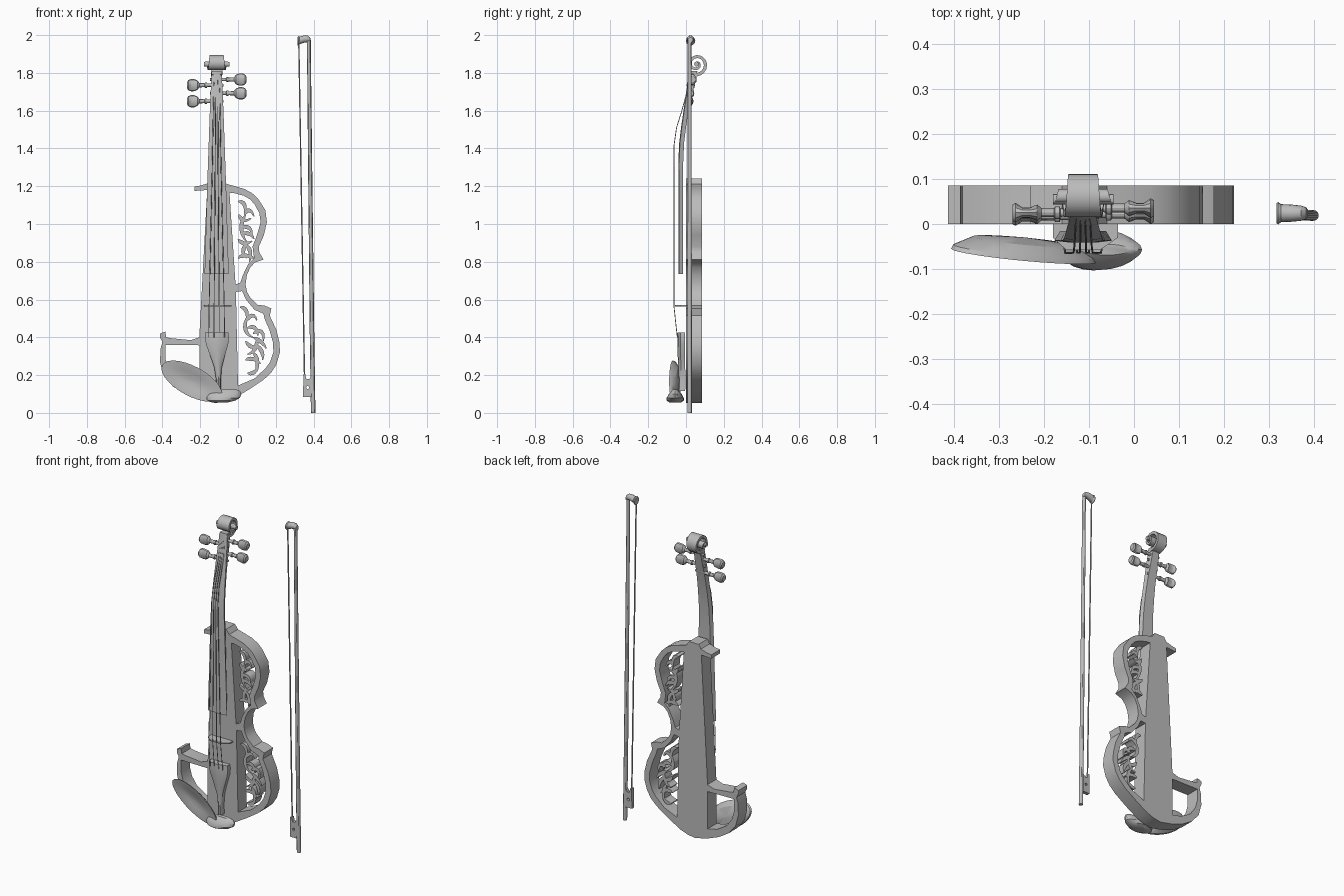
import bpy, bmesh, math
from mathutils import Vector as V

grey = bpy.data.materials.new("plain grey")
grey.diffuse_color = (0.5, 0.5, 0.5, 1)
CX = -0.113  # centre line of neck and strings


def loft(name, rings, closed=True):
    """Skin a list of equal-length rings and cap both ends."""
    bm = bmesh.new()
    rows = [[bm.verts.new(p) for p in r] for r in rings]
    n = len(rows[0])
    for a, b in zip(rows, rows[1:]):
        for i in range(n):
            j = (i + 1) % n
            bm.faces.new((a[i], a[j], b[j], b[i]))
    bm.faces.new(rows[0])
    bm.faces.new(rows[-1])
    bmesh.ops.recalc_face_normals(bm, faces=bm.faces)
    me = bpy.data.meshes.new(name)
    bm.to_mesh(me)
    bm.free()
    ob = bpy.data.objects.new(name, me)
    bpy.context.collection.objects.link(ob)
    me.materials.append(grey)
    return ob


def ring(c, u, v, n=12):
    c, u, v = V(c), V(u), V(v)
    return [c + u * math.cos(2 * math.pi * i / n) + v * math.sin(2 * math.pi * i / n) for i in range(n)]


def to_mesh(ob):
    bpy.context.collection.objects.link(ob)
    bpy.ops.object.select_all(action='DESELECT')
    bpy.context.view_layer.objects.active = ob
    ob.select_set(True)
    bpy.ops.object.convert(target='MESH')
    ob = bpy.context.view_layer.objects.active
    ob.data.materials.clear()
    ob.data.materials.append(grey)
    return ob


def add_poly(cu, pts, cyclic):
    sp = cu.splines.new('POLY')
    sp.points.add(len(pts) - 1)
    for p, q in zip(sp.points, pts):
        p.co = (*q, 1) if len(q) == 3 else (*q, 0, 1)
    sp.use_cyclic_u = cyclic


def plate(name, loops, y0, y1):
    """Filled x-z outline with holes, extruded along y."""
    cu = bpy.data.curves.new(name, 'CURVE')
    cu.dimensions, cu.fill_mode, cu.extrude = '2D', 'BOTH', (y1 - y0) / 2
    for lp in loops:
        add_poly(cu, lp, True)
    ob = bpy.data.objects.new(name, cu)
    ob.rotation_euler = (math.pi / 2, 0, 0)
    ob.location.y = (y0 + y1) / 2
    return to_mesh(ob)


def tube(name, pts, r):
    cu = bpy.data.curves.new(name, 'CURVE')
    cu.dimensions, cu.bevel_depth, cu.bevel_resolution, cu.use_fill_caps = '3D', r, 1, True
    add_poly(cu, pts, False)
    return to_mesh(bpy.data.objects.new(name, cu))


# Body frame: outline with upper, lower and left openings
outline = [(-.23, 1.175), (-.23, 1.198), (-.2, 1.203), (-.16, 1.215), (-.145, 1.24), (-.08, 1.24),
           (-.06, 1.212), (-.03, 1.204), (.035, 1.185), (.075, 1.163), (.105, 1.135), (.145, 1.074),
           (.153, 1.01), (.137, .94), (.11, .88), (.113, .85), (.135, .812), (.09, .797), (.065, .77),
           (.047, .73), (.04, .68), (.048, .64), (.065, .61), (.105, .572), (.14, .568), (.177, .553),
           (.168, .515), (.203, .44), (.22, .37), (.222, .32), (.203, .256), (.175, .212), (.135, .175),
           (.06, .125), (-.02, .078), (-.07, .06), (-.12, .052), (-.2, .07), (-.28, .1), (-.345, .14),
           (-.395, .2), (-.413, .27), (-.41, .34), (-.4, .375), (-.413, .4), (-.413, .42), (-.385, .43),
           (-.38, .4), (-.35, .395), (-.25, .385), (-.205, .4), (-.163, 1.18)]
upper_gap = [(-.045, 1.165), (-.02, 1.163), (.03, 1.15), (.065, 1.13), (.087, 1.105), (.113, 1.058),
             (.12, 1.01), (.1, .94), (.077, .88), (.085, .82), (.055, .79), (.026, .73), (.013, .69), (-.013, .68)]
lower_gap = [(-.011, .64), (.022, .645), (.042, .6), (.087, .546), (.135, .525), (.14, .5), (.166, .44),
             (.186, .37), (.187, .32), (.17, .27), (.145, .235), (.087, .182), (0, .145)]
left_gap = [(-.385, .36), (-.205, .358), (-.205, .13), (-.27, .145), (-.335, .185), (-.37, .235), (-.385, .29)]
plate("body_frame", [outline, upper_gap, lower_gap, left_gap], 0, .085)


# Vine ornaments: tapered curved leaves running through the body depth
def leaf(name, a, b, c, w, n=7):
    a, b, c = V(a), V(b), V(c)
    rings = []
    for i in range(n):
        t = i / (n - 1)
        p = a * (1 - t) ** 2 + b * 2 * t * (1 - t) + c * t * t
        d = ((b - a) * (1 - t) + (c - b) * t).normalized()
        s = V((-d.y, d.x)) * (w * (.25 + .75 * math.sin(math.pi * t ** .7)))
        q, r = p + s, p - s
        rings.append([(q.x, .012, q.y), (r.x, .012, r.y), (r.x, .073, r.y), (q.x, .073, q.y)])
    loft(name, rings)


upper_vine = [((.0, 1.12), (.05, 1.12), (.035, 1.05)), ((.035, 1.05), (.06, 1.1), (.085, 1.04)),
              ((.005, 1.05), (.02, 1.0), (.07, 1.03)), ((.04, 1.05), (-.01, .97), (.05, .9)),
              ((.015, .98), (.07, 1.0), (.075, .94)), ((.015, .95), (.07, .96), (.085, .92)),
              ((.0, .92), (.03, .88), (.075, .91)), ((.045, .9), (.01, .85), (.045, .82)),
              ((.04, .89), (.08, .86), (.06, .8)), ((.0, .82), (.04, .85), (.1, .81))]
lower_vine = [((.01, .56), (.06, .56), (.045, .48)), ((.045, .5), (.02, .42), (.08, .4)),
              ((.03, .47), (.08, .55), (.1, .49)), ((.05, .45), (.1, .47), (.105, .41)),
              ((.08, .42), (.14, .46), (.135, .38)), ((.08, .4), (.13, .38), (.15, .34)),
              ((.1, .39), (.1, .32), (.05, .31)), ((.04, .38), (.07, .33), (.11, .36)),
              ((.1, .36), (.14, .32), (.13, .28)), ((.08, .32), (.12, .28), (.09, .21)),
              ((.04, .28), (.08, .3), (.12, .26)), ((.05, .21), (.09, .2), (.11, .25))]
for k, l in enumerate(upper_vine + lower_vine):
    leaf("vine_leaf_%d" % k, *l, .011)

# Neck: fingerboard that sweeps back into the peg box (z, front y, back y, half width)
neck = [(.735, -.037, -.016, .064), (1.2, -.037, -.016, .05), (1.32, -.037, -.015, .046),
        (1.43, -.032, -.01, .042), (1.52, -.021, .001, .039), (1.6, -.009, .014, .036),
        (1.67, .001, .03, .033), (1.74, .012, .046, .03), (1.81, .022, .06, .025)]
loft("neck", [[(CX - w, f, z), (CX - w * .5, f - .004, z), (CX + w * .5, f - .004, z), (CX + w, f, z),
               (CX + w * .8, b, z), (CX - w * .8, b, z)] for z, f, b, w in neck])

# Scroll: spiral ribbon that widens towards its eye
rings = []
for i in range(34):
    t = i / 33
    a = math.radians(-125 + 640 * t)
    r = .06 * (1 - t) + .008
    w = .028 + .037 * t ** 1.3
    h = .009 - .003 * t
    o, n = [(.055 + q * math.cos(a), 1.846 + q * math.sin(a)) for q in (r, r - 2 * h)]
    rings.append([(CX - w, *o), (CX + w, *o), (CX + w, *n), (CX - w, *n)])
loft("scroll", rings)
loft("scroll_eye", [ring((CX + s * .067, .055, 1.846), (0, .012, 0), (0, 0, .012)) for s in (-1, 1)])

# Tuning pegs: shaft, collar and flat fan-shaped head (distance, y radius, z radius)
peg = [(-.035, .007, .007), (.05, .009, .009), (.052, .014, .014), (.062, .014, .014), (.064, .01, .01),
       (.092, .01, .012), (.102, .018, .025), (.118, .012, .032), (.135, .012, .033), (.15, .022, .027), (.157, .018, .016)]
for k, (s, y, z) in enumerate([(-1, .025, 1.735), (-1, .018, 1.65), (1, .035, 1.765), (1, .022, 1.692)]):
    loft("tuning_peg_%d" % k, [ring((CX + s * d, y, z), (0, a, 0), (0, 0, b)) for d, a, b in peg])

# Bridge: thin plate with a stepped arch below the strings
loft("bridge", [[(-.18, 0, z), (-.18, -.03, z), (-.15, -.058, z), (-.076, -.058, z), (-.035, -.03, z),
                 (-.035, 0, z)] for z in (.562, .57)])

# Tailpiece (z, half width, front y)
tail = [(.425, .062, -.045), (.4, .064, -.046), (.36, .058, -.046), (.3, .038, -.044),
        (.24, .02, -.04), (.17, .012, -.038), (.115, .012, -.04)]
loft("tailpiece", [[(CX + .012 * (1 - (z - .115) / .31) + u * w, f * v, z) for u, v in
                    ((-1, .1), (-1, .65), (-.6, .9), (0, 1), (.6, .9), (1, .65), (1, .1))] for z, w, f in tail])

# Strings
path = [(.4, -.046, 1), (.567, -.064, .95), (1.3, -.064, .55), (1.42, -.063, .5), (1.51, -.05, .46),
        (1.6, -.022, .42), (1.68, 0, .38), (1.77, .014, .32)]
for k in range(4):
    u = (k - 1.5) * .028
    tube("string_%d" % k, [(CX + u * s, y, z) for z, y, s in path], .0022)


# Chin rest: dished leaf-shaped pad
def pad(scale, y):
    ca, sa = math.cos(-.5), math.sin(-.5)
    pts = []
    for i in range(28):
        a = 2 * math.pi * i / 28
        p, q = .178 * scale * math.cos(a), .078 * scale * math.sin(a)
        pts.append((-.245 + p * ca - q * sa, y - .012 * scale * math.cos(a) - .015 * scale * math.sin(a),
                    .168 + p * sa + q * ca))
    return pts


loft("chin_rest", [pad(.05, -.052), pad(.5, -.058), pad(.9, -.07), pad(1, -.07), pad(.97, -.06),
                   pad(.7, -.038), pad(.05, -.03)])

# Chin rest clamp: rounded foot at the bottom (z, x centre, x radius, y radius)
foot = [(.055, -.095, .04, .03), (.065, -.09, .075, .046), (.08, -.08, .09, .045),
        (.1, -.07, .088, .034), (.116, -.06, .07, .02), (.124, -.06, .05, .012)]
loft("chin_rest_clamp", [ring((x, -.057, z), (a, 0, 0), (0, b, 0), 20) for z, x, a, b in foot])

# Bow: stick, bell-shaped tip, hair and frog
loft("bow_stick", [ring((x, .019, z), (r, 0, 0), (0, r, 0)) for x, z, r in
                   ((.398, 0, .012), (.392, .4, .012), (.383, 1.2, .011), (.375, 1.97, .01))])
tip = [(.316, 1.968, .022), (.32, 1.97, .025), (.326, 1.972, .02), (.35, 1.979, .019), (.37, 1.98, .017),
       (.382, 1.974, .013), (.386, 1.965, .007)]
loft("bow_tip", [ring((x, .024, z), (0, r, 0), (0, 0, r), 16) for x, z, r in tip])
tube("bow_hair", [(.322, .02, 1.955), (.352, .02, .19)], .004)
eye = [(.369 + .008 * math.cos(i * math.pi / 6), .135 + .008 * math.sin(i * math.pi / 6)) for i in range(12)]
plate("bow_frog", [[(.344, .085), (.39, .085), (.39, .2), (.378, .18), (.362, .18), (.356, .205), (.347, .205)],
                   eye], .008, .03)

# Soft shading with crisp edges
bpy.ops.object.select_all(action='SELECT')
bpy.ops.object.shade_smooth_by_angle(angle=math.radians(30))
